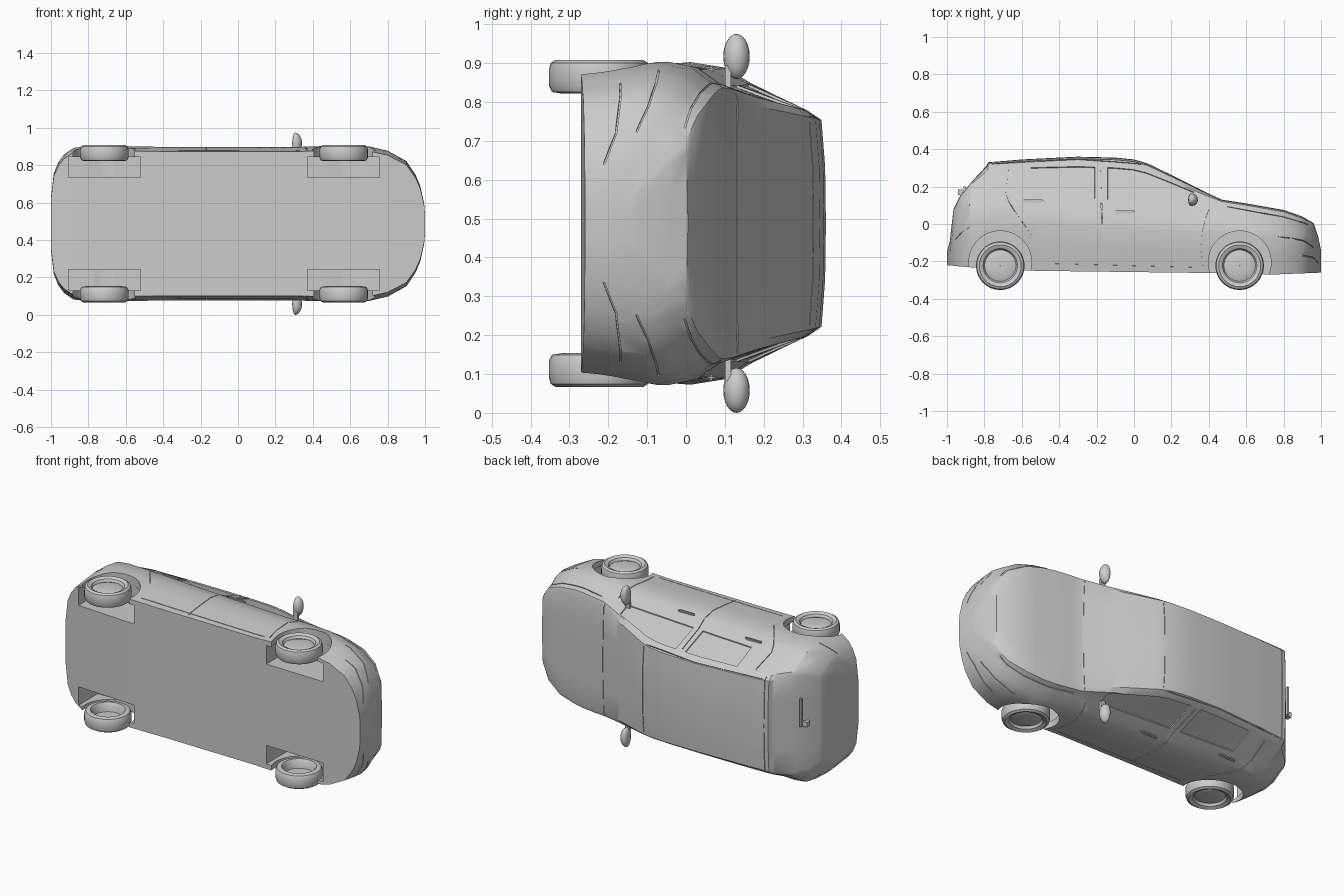
import bpy, bmesh, math
from mathutils import Vector

if "Cube" in bpy.data.objects:
    bpy.data.objects.remove(bpy.data.objects["Cube"])

MID = 0.4875  # the car lies on its side: length x, height y, width z

paint = bpy.data.materials.new("light_grey")
paint.use_nodes = True
GREY = (0.6, 0.6, 0.6, 1)
paint.diffuse_color = GREY
paint.node_tree.nodes["Principled BSDF"].inputs["Base Color"].default_value = GREY

# Side and plan outlines as (x, value) keys
TOP = [(-1, -.15), (-.985, -.09), (-.972, .02), (-.965, .08), (-.93, .15), (-.86, .235), (-.79, .31),
       (-.78, .33), (-.6, .345), (-.3, .36), (-.1, .355), (0, .345), (.07, .325), (.2, .262), (.4, .162),
       (.47, .13), (.6, .11), (.8, .075), (.9, .04), (.96, .005), (.985, -.07), (1, -.14)]
WIDTH = [(-1, .14), (-.985, .27), (-.96, .33), (-.93, .37), (-.88, .405), (-.8, .415), (-.3, .41), (.3, .41),
         (.62, .42), (.7, .413), (.8, .39), (.9, .335), (.95, .26), (.975, .2), (.995, .11), (1, .05)]
BOTTOM = [(-1, -.22), (-.9, -.23), (-.55, -.25), (.4, -.262), (.75, -.27), (1, -.26)]
BELT = [(-1, .17), (-.57, .155), (.3, .09), (1, .05)]


def key(keys, x):
    x = min(max(x, keys[0][0]), keys[-1][0])
    for (a, u), (b, v) in zip(keys, keys[1:]):
        if x <= b:
            return u + (v - u) * (x - a) / (b - a)


def section(x):
    """Half cross-section as (height, half width), floor centre to roof centre."""
    t, w, b = key(TOP, x), key(WIDTH, x), key(BOTTOM, x)
    yb = min(key(BELT, x), t - min(.05, .4 * (t - b)))
    yr = yb + (t - yb) * .8
    wr = min(.345 - (yr - .12) * .27, .345) * w / .415
    low = [(b + (yb - b) * f, w * s) for f, s in ((0, .94), (.35, .98), (.62, 1), (.85, .965), (1, .875))]
    return [(b, 0)] + low + [(yr, wr), (yb + (t - yb) * .95, wr * .92), (t - .002, wr * .5), (t, 0)]


def surf(x, t, side=1):
    """Point and outward normal on the body skin."""
    def at(x, t):
        s = section(x)
        i = min(int(t), 8)
        f = t - i
        return Vector((x, s[i][0] * (1 - f) + s[i + 1][0] * f, s[i][1] * (1 - f) + s[i + 1][1] * f))
    p = at(x, t)
    n = (at(x + .004, t) - at(x - .004, t)).cross(at(x, min(t + .05, 9)) - at(x, t - .05)).normalized()
    if n.dot(p - Vector((min(max(x, -.6), .6), -.05, 0))) < 0:
        n = -n
    return Vector((p.x, p.y, MID + side * p.z)), Vector((n.x, n.y, side * n.z))


def finish(bm, name, angle=30):
    bmesh.ops.recalc_face_normals(bm, faces=bm.faces)
    me = bpy.data.meshes.new(name)
    bm.to_mesh(me)
    bm.free()
    ob = bpy.data.objects.new(name, me)
    bpy.context.collection.objects.link(ob)
    me.materials.append(paint)
    smooth(ob, angle)
    return ob


def smooth(ob, angle):
    bpy.ops.object.select_all(action='DESELECT')
    ob.select_set(True)
    bpy.context.view_layer.objects.active = ob
    bpy.ops.object.shade_smooth_by_angle(angle=math.radians(angle))


def skin(bm, rings, closed=False):
    """Join equal rings of points with quads; returns the faces per span."""
    vs = [[bm.verts.new(p) for p in r] for r in rings]
    n = len(vs[0])
    spans = [[bm.faces.new((a[i], a[(i + 1) % n], b[(i + 1) % n], b[i])) for i in range(n)]
             for a, b in zip(vs, vs[1:] + (vs[:1] if closed else []))]
    if not closed:
        bm.faces.new(vs[0])
        bm.faces.new(vs[-1])
    return spans


def box(bm, centre, size):
    r = bmesh.ops.create_cube(bm, size=1)["verts"]
    bmesh.ops.scale(bm, vec=size, verts=r)
    bmesh.ops.translate(bm, vec=centre, verts=r)
    return r


def cut(target, cutter):
    cutter.hide_render = True
    m = target.modifiers.new("cut", 'BOOLEAN')
    m.operation, m.solver, m.object, m.use_self = 'DIFFERENCE', 'EXACT', cutter, True
    bpy.context.view_layer.objects.active = target
    bpy.ops.object.modifier_apply(modifier=m.name)
    bpy.data.objects.remove(cutter)


# Body shell lofted along the length, with the side windows set in
stations = sorted({k[0] for k in TOP + WIDTH} | {-.56, -.5, -.4, -.2, -.15, .13, .26, .33, .53, .75, .85, .93})
rings = []
for x in stations:
    s = section(x)
    rings.append([(x, y, MID + w) for y, w in s] + [(x, y, MID - w) for y, w in s[8:0:-1]])
bm = bmesh.new()
spans = skin(bm, rings)
bmesh.ops.recalc_face_normals(bm, faces=bm.faces)
for lo, hi in ((-.56, -.2), (-.15, .33)):
    for row in (5, 12):
        glass = [f[row] for x, f in zip(stations, spans) if lo <= x < hi]
        bmesh.ops.inset_region(bm, faces=glass, thickness=.008, depth=0, use_even_offset=True)
        bmesh.ops.inset_region(bm, faces=glass, thickness=.002, depth=-.006, use_even_offset=True)
body = finish(bm, "body")

# Wheel wells: round arch opening plus a wider pocket in the floor
WHEELS = [(x, s) for x in (-.715, .565) for s in (1, -1)]
for x, s in WHEELS:
    bm = bmesh.new()
    r = bmesh.ops.create_cone(bm, cap_ends=True, segments=40, radius1=.168, radius2=.168, depth=.4)["verts"]
    bmesh.ops.translate(bm, vec=(x, -.205, MID + s * .45), verts=r)
    cut(body, finish(bm, "arch_cutter"))
    bm = bmesh.new()
    box(bm, (x, -.19, MID + s * .302), (.385, .29, .112))
    cut(body, finish(bm, "well_cutter"))

# Panel gaps, given as (x, section position) paths on the skin
GAPS = [[(-.17, 1.15), (-.17, 3), (-.175, 5), (-.18, 5.9)],
        [(.37, 1.3), (.36, 2), (.365, 3), (.385, 4), (.40, 4.8)],
        [(-.55, 2.5), (-.62, 3.4), (-.67, 4.3), (-.685, 5), (-.67, 5.9)],
        [(-.5, 1.3), (-.1, 1.28), (.34, 1.25)],
        [(.06, 7.1), (.06, 8), (.06, 9)],
        [(.452, 6.3), (.458, 7), (.462, 8), (.465, 9)],
        [(-.755, 6.4), (-.755, 7), (-.755, 8), (-.755, 9)],
        [(-.74, 6.9), (-.3, 6.9), (.04, 6.9)],
        [(.5, 5.4), (.65, 5.3), (.8, 5.3), (.88, 5.4), (.93, 5.6)],
        [(.77, 3.2), (.85, 3.3), (.92, 3.3), (.96, 3)],
        [(.84, 2), (.9, 2.1), (.96, 2.1), (.985, 2)],
        [(-.88, 2.7), (-.92, 2.7), (-.955, 2.6)]]
for path in GAPS:
    for side in (1, -1):
        pts = [surf(x, t, side) for x, t in path]
        rings = []
        for i, (p, n) in enumerate(pts):
            d = pts[min(i + 1, len(pts) - 1)][0] - pts[max(i - 1, 0)][0]
            e = n.cross(d).normalized() * .002
            rings.append([p + e + n * .015, p - e + n * .015, p - e - n * .005, p + e - n * .005])
        bm = bmesh.new()
        skin(bm, rings)
        cut(body, finish(bm, "gap_cutter"))
smooth(body, 30)

# Wheels: tyre and dished rim turned from one profile of (radius, offset)
PROFILE = [(.001, .404), (.06, .407), (.084, .398), (.092, .412), (.112, .421), (.125, .413), (.13, .396),
           (.13, .354), (.122, .338), (.096, .334), (.086, .35), (.08, .385), (.001, .385)]
for x, s in WHEELS:
    bm = bmesh.new()
    turns = [2 * math.pi * i / 32 for i in range(32)]
    skin(bm, [[(x + r * math.cos(a), -.223 + r * math.sin(a), MID + s * o) for r, o in PROFILE]
              for a in turns], closed=True)
    finish(bm, ("rear" if x < 0 else "front") + ("_left" if s > 0 else "_right") + "_wheel", 35)

# Door mirrors and door handles
for s, label in ((1, "left"), (-1, "right")):
    bm = bmesh.new()
    r = bmesh.ops.create_uvsphere(bm, u_segments=20, v_segments=12, radius=1)["verts"]
    for v in r:
        if v.co.x < 0:
            v.co.x *= .45  # flat glass side faces backwards
    bmesh.ops.scale(bm, vec=(.036, .034, .058), verts=r)
    bmesh.ops.translate(bm, vec=(.306, .13, MID + s * .4295), verts=r)
    box(bm, (.312, .108, MID + s * .376), (.03, .016, .06))
    finish(bm, label + "_mirror", 40)
    for name, x, t in (("front", -.05, 4.05), ("rear", -.54, 4.5)):
        bm = bmesh.new()
        p, n = surf(x, t, s)
        r = box(bm, p + n * .003, (.11, .016, .016))
        bmesh.ops.bevel(bm, geom=bm.edges[:], offset=.005, segments=2, affect='EDGES')
        finish(bm, f"{name}_{label}_handle")

# Rear window wiper
bm = bmesh.new()
box(bm, (-.925, .17, MID), (.03, .03, .03))
box(bm, (-.905, .195, MID + .07), (.012, .012, .17))
finish(bm, "rear_wiper")
